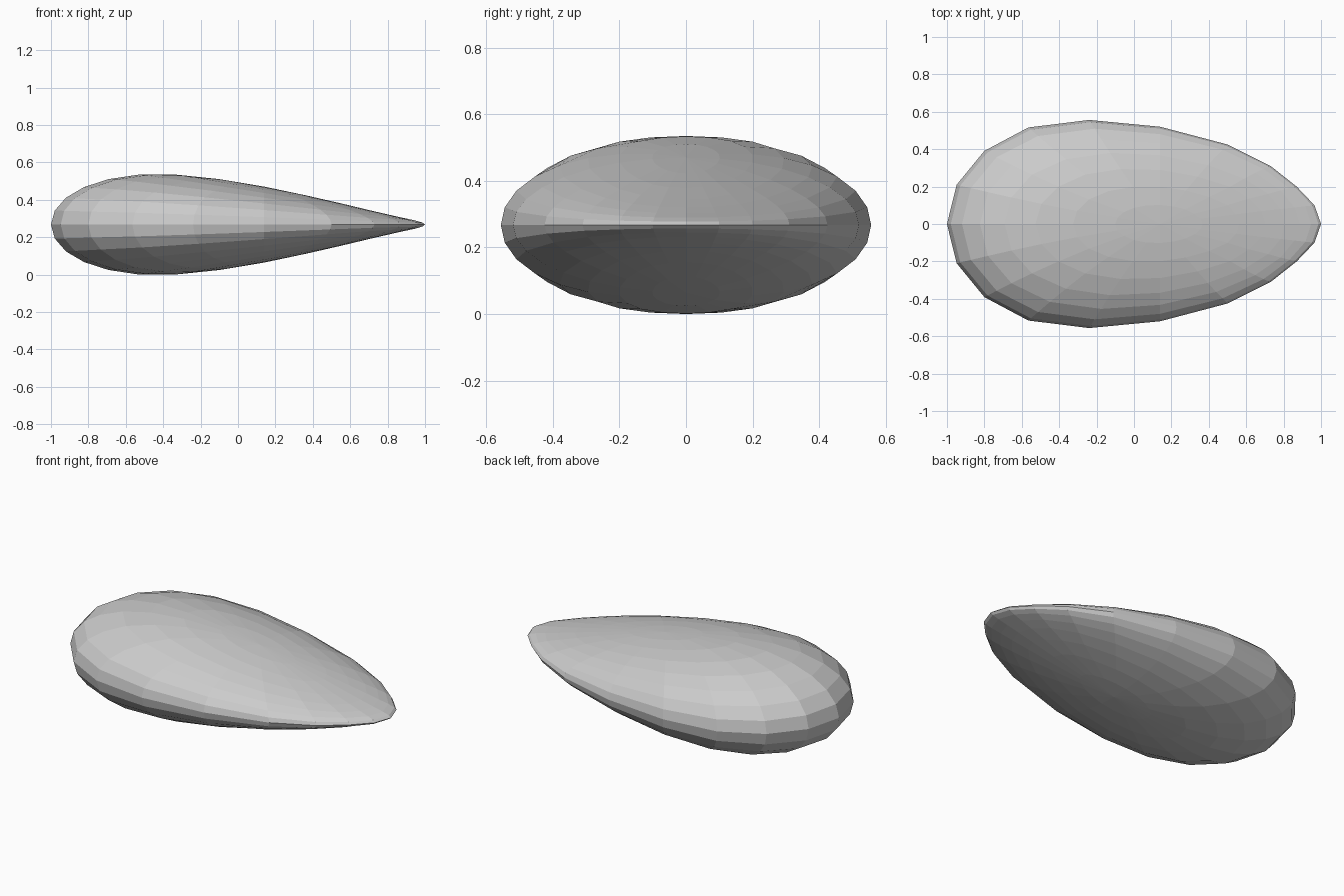
import bpy, bmesh

if "Cube" in bpy.data.objects:
    bpy.data.objects.remove(bpy.data.objects["Cube"])

# Shaping curves sampled along the unit ball's x axis: new x, width factor, height factor
U = [-1, -.951, -.809, -.588, -.309, 0, .309, .588, .809, .951, 1]
PX = [-1, -.948, -.80, -.565, -.24, .14, .50, .73, .87, .965, 1]
KY = [.69, .68, .665, .638, .585, .52, .447, .384, .34, .324, .32]
KZ = [.385, .38, .357, .328, .274, .203, .132, .087, .065, .056, .053]


def sample(u, table):
    for i in range(len(U) - 1):
        if u <= U[i + 1] or i == len(U) - 2:
            t = (u - U[i]) / (U[i + 1] - U[i])
            return table[i] + t * (table[i + 1] - table[i])


# Pebble body: a faceted ball squashed and tapered towards +x
bm = bmesh.new()
bmesh.ops.create_uvsphere(bm, u_segments=20, v_segments=16, radius=1)
for v in bm.verts:
    x, y, z = v.co
    u = max(-1, min(1, x))
    v.co = (sample(u, PX), y * sample(u, KY), z * sample(u, KZ))

# Stand it on the ground
low = min(v.co.z for v in bm.verts)
for v in bm.verts:
    v.co.z -= low

mesh = bpy.data.meshes.new("tapered_pebble")
bm.to_mesh(mesh)
bm.free()
obj = bpy.data.objects.new("tapered_pebble", mesh)
bpy.context.collection.objects.link(obj)
